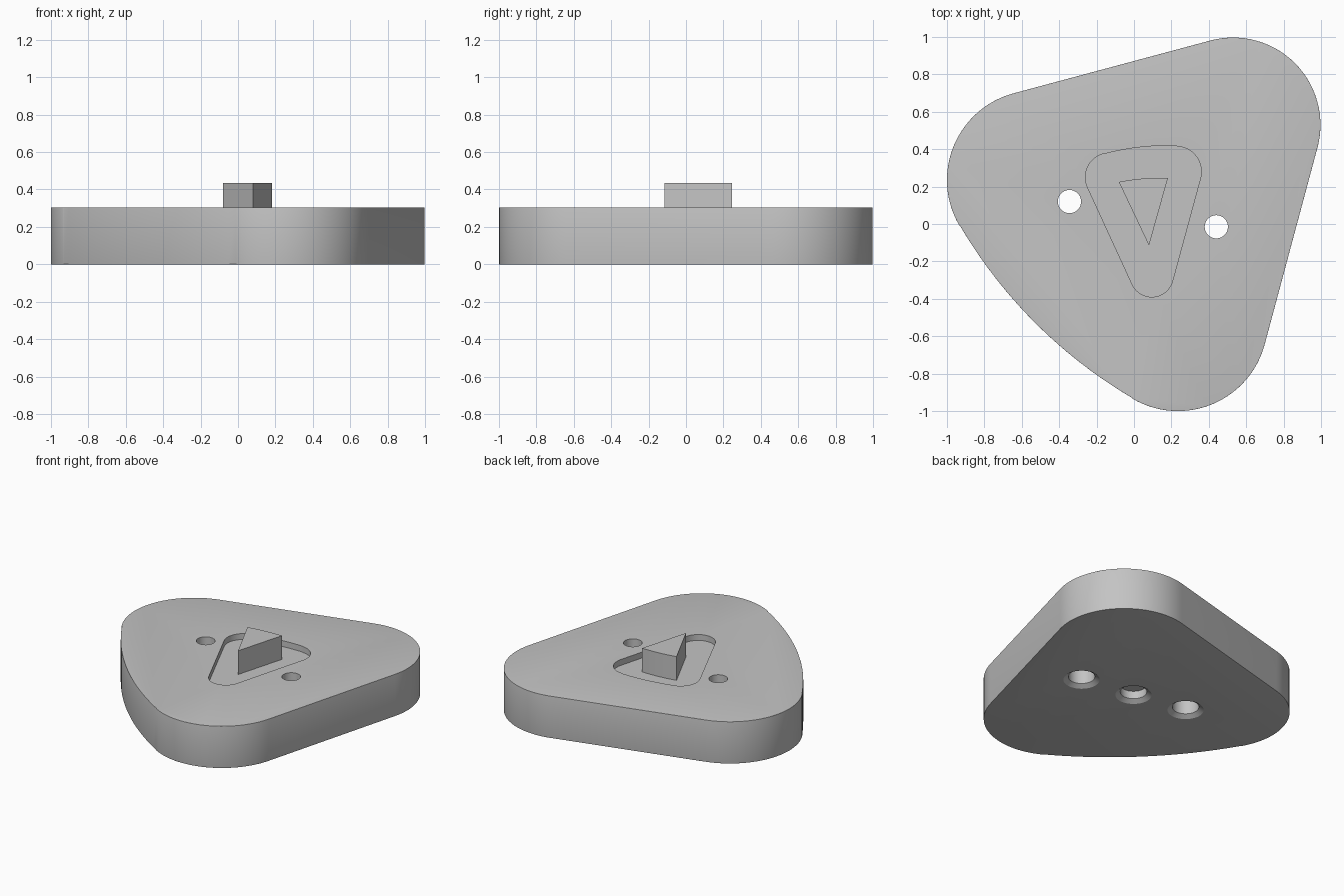
import bpy, bmesh
from math import radians, cos, sin, tau

if "Cube" in bpy.data.objects:
    bpy.data.objects.remove(bpy.data.objects["Cube"], do_unlink=True)

grey = bpy.data.materials.new("light grey")
grey.use_nodes = True
colour = (0.55, 0.55, 0.55, 1)
grey.diffuse_color = colour
grey.node_tree.nodes["Principled BSDF"].inputs["Base Color"].default_value = colour


def arc(cx, cy, r, start, end, steps):
    """Points along an arc, angles in degrees."""
    angles = [radians(start + (end - start) * i / steps) for i in range(steps + 1)]
    return [(cx + r * cos(a), cy + r * sin(a)) for a in angles]


def make_object(name, bm):
    bmesh.ops.remove_doubles(bm, verts=bm.verts, dist=0.0005)
    bmesh.ops.recalc_face_normals(bm, faces=bm.faces)
    mesh = bpy.data.meshes.new(name)
    bm.to_mesh(mesh)
    bm.free()
    mesh.materials.append(grey)
    obj = bpy.data.objects.new(name, mesh)
    bpy.context.collection.objects.link(obj)
    return obj


def prism(name, outline, z0, z1):
    bm = bmesh.new()
    base = bm.faces.new([bm.verts.new((x, y, z0)) for x, y in outline])
    top = bmesh.ops.extrude_face_region(bm, geom=[base], use_keep_orig=True)["geom"]
    for v in top:
        if isinstance(v, bmesh.types.BMVert):
            v.co.z = z1
    return make_object(name, bm)


def turned(name, x, y, profile, sides=48):
    """Solid of revolution from (radius, height) pairs."""
    bm = bmesh.new()
    rings = [[bm.verts.new((x + r * cos(tau * i / sides), y + r * sin(tau * i / sides), z))
              for i in range(sides)] for r, z in profile]
    for low, high in zip(rings, rings[1:]):
        for i in range(sides):
            j = (i + 1) % sides
            bm.faces.new((low[i], low[j], high[j], high[i]))
    bm.faces.new(rings[0])
    bm.faces.new(rings[-1])
    return make_object(name, bm)


def apply_modifier(obj, mod):
    bpy.context.view_layer.objects.active = obj
    bpy.ops.object.modifier_apply(modifier=mod.name)


def cut(obj, cutter):
    mod = obj.modifiers.new("cut", 'BOOLEAN')
    mod.object = cutter
    mod.solver = 'EXACT'
    apply_modifier(obj, mod)
    bpy.data.objects.remove(cutter, do_unlink=True)


# Base plate: three round corners, two straight sides and one bowed side
outline = (arc(0.53, 0.53, 0.467, -15, 105, 32)
           + arc(-0.52, 0.235, 0.48, 105, 210.4, 28)
           + arc(1.31, 1.31, 2.6, 210.4, 239.6, 24)
           + arc(0.235, -0.52, 0.48, 239.6, 345, 28))
plate = prism("base_plate", outline, 0, 0.305)
rim = plate.modifiers.new("rounded rim", 'BEVEL')
rim.width = 0.018
rim.segments = 4
rim.limit_method = 'ANGLE'
rim.angle_limit = radians(60)
apply_modifier(plate, rim)

# Shallow rounded pocket in the top
pocket = (arc(0.225, 0.28, 0.135, -13.2, 88, 16)
          + arc(0.183, -0.918, 1.337, 88, 105, 10)
          + arc(-0.13, 0.25, 0.13, 105, 203.2, 16)
          + arc(0.095, -0.275, 0.115, 203.2, 346.8, 20))
floor_z = 0.262
cut(plate, prism("pocket_cutter", pocket, floor_z, 0.4))

# Two stepped screw holes and a blind hole between them underneath
mouth = [(0.14, -0.02), (0.12, 0), (0.088, 0.022)]
for x, y in ((-0.345, 0.12), (0.44, -0.015)):
    cut(plate, turned("screw_hole_cutter", x, y,
                      mouth + [(0.088, 0.16), (0.062, 0.16), (0.062, 0.4)]))
cut(plate, turned("blind_hole_cutter", 0.048, 0.052, mouth + [(0.088, 0.078)]))

# Wedge post with a slightly bowed back
wedge = [(0.08, -0.115)] + arc(0.145, -0.917, 1.164, 88.2, 101.2, 8)
post = prism("wedge_post", wedge, floor_z, 0.435)

for obj in (plate, post):
    bpy.ops.object.select_all(action='DESELECT')
    obj.select_set(True)
    bpy.context.view_layer.objects.active = obj
    bpy.ops.object.shade_smooth_by_angle(angle=radians(30))
